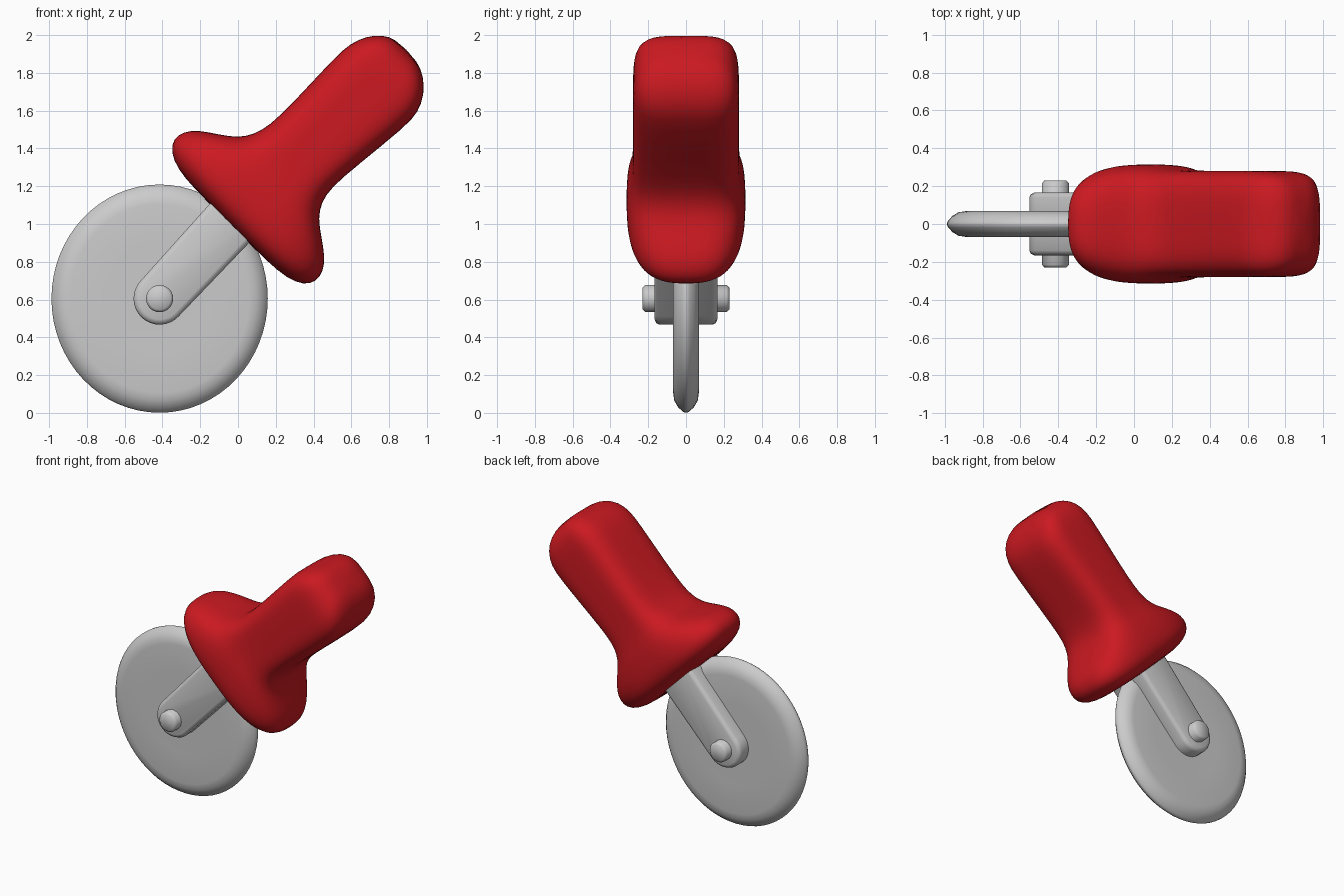
import bpy, bmesh
from math import sin, cos, pi, sqrt, atan2, copysign
from mathutils import Matrix, Vector

if "Cube" in bpy.data.objects:
    bpy.data.objects.remove(bpy.data.objects["Cube"])

AXLE = Vector((-0.415, 0, 0.605))


def finish(name, bm, angle=None):
    bmesh.ops.recalc_face_normals(bm, faces=bm.faces[:])
    me = bpy.data.meshes.new(name)
    bm.to_mesh(me)
    bm.free()
    ob = bpy.data.objects.new(name, me)
    bpy.context.collection.objects.link(ob)
    me.polygons.foreach_set("use_smooth", [True] * len(me.polygons))
    if angle:
        bpy.ops.object.select_all(action='DESELECT')
        ob.select_set(True)
        bpy.context.view_layer.objects.active = ob
        bpy.ops.object.shade_smooth_by_angle(angle=angle)
    return ob


def loft(name, rings, angle=None):
    bm = bmesh.new()
    loops = [[bm.verts.new(p) for p in ring] for ring in rings]
    n = len(loops[0])
    for a, b in zip(loops, loops[1:]):
        for i in range(n):
            j = (i + 1) % n
            bm.faces.new((a[i], a[j], b[j], b[i]))
    bm.faces.new(loops[0])
    bm.faces.new(loops[-1])
    return finish(name, bm, angle)


def disc_ring(r, y, n, sx=1.0):
    return [AXLE + Vector((sx * r * cos(2 * pi * i / n), y, r * sin(2 * pi * i / n)))
            for i in range(n)]


# Cutting wheel, slightly narrower than tall, with a bevelled rim
half = [(0.08, 0.066), (0.3, 0.066), (0.5, 0.068), (0.54, 0.062),
        (0.575, 0.042), (0.597, 0.018), (0.604, 0.006)]
profile = half + [(r, -y) for r, y in reversed(half)]
loft("cutting_wheel", [disc_ring(r, y, 64, 0.948) for r, y in profile], 0.7)

# Axle bolt through fork and wheel
bolt = [(0.058, 0.23), (0.072, 0.215), (0.072, -0.215), (0.058, -0.23)]
loft("axle_bolt", [disc_ring(r, y, 28) for r, y in bolt], 0.9)

# Two fork arms with rounded lower ends
tip = Vector((0.09, 0, 1.15))
direction = tip - AXLE
slope = atan2(direction.z, direction.x)


def arm_ring(y, inset):
    r = 0.138 - inset
    pts = [AXLE + Vector((r * cos(slope + pi / 2 + pi * k / 16), y,
                          r * sin(slope + pi / 2 + pi * k / 16))) for k in range(17)]
    side = Vector((-sin(slope), 0, cos(slope))) * (0.15 - inset)
    base = tip + Vector((0, y, 0))
    return pts + [base - side, base + side]


for side, label in ((1, "back"), (-1, "front")):
    layers = [(0.05, 0), (0.14, 0), (0.158, 0.009), (0.166, 0.028)]
    loft("fork_arm_" + label, [arm_ring(side * y, d) for y, d in layers], 0.9)

# Handle and guard: rounded sections (along, low side, high side, half depth, squareness)
sections = [
    (0.675, 0.45, 1.02, 0.14, 2.6), (0.688, 0.32, 1.14, 0.23, 2.7),
    (0.725, 0.23, 1.23, 0.287, 2.8), (0.785, 0.197, 1.27, 0.312, 2.8),
    (0.85, 0.21, 1.257, 0.316, 2.8), (0.91, 0.258, 1.208, 0.314, 2.8),
    (0.97, 0.345, 1.115, 0.308, 3.0), (1.03, 0.43, 1.03, 0.296, 3.3),
    (1.10, 0.475, 0.985, 0.286, 3.6), (1.19, 0.495, 0.957, 0.281, 4),
    (1.37, 0.48, 0.955, 0.281, 4), (1.70, 0.445, 0.969, 0.281, 4),
    (1.80, 0.45, 0.963, 0.281, 4), (1.89, 0.495, 0.93, 0.267, 4),
    (1.955, 0.565, 0.875, 0.225, 3.6), (1.99, 0.65, 0.81, 0.14, 3)]


def power(v, n):
    return copysign(abs(v) ** (2 / n), v)


rings = []
for t, lo, hi, depth, n in sections:
    ring = []
    for k in range(48):
        a = 2 * pi * (k + 0.5) / 48
        s = (lo + hi) / 2 + (hi - lo) / 2 * power(cos(a), n)
        ring.append(((t - s) / sqrt(2), depth * power(sin(a), n), (t + s) / sqrt(2)))
    rings.append(ring)
handle = loft("handle_with_guard", rings)
sub = handle.modifiers.new("smooth", 'SUBSURF')
sub.levels = sub.render_levels = 1
red = bpy.data.materials.new("red_plastic")
red.diffuse_color = (0.6, 0.01, 0.015, 1)
red.use_nodes = True
red.node_tree.nodes["Principled BSDF"].inputs["Base Color"].default_value = red.diffuse_color
handle.data.materials.append(red)
